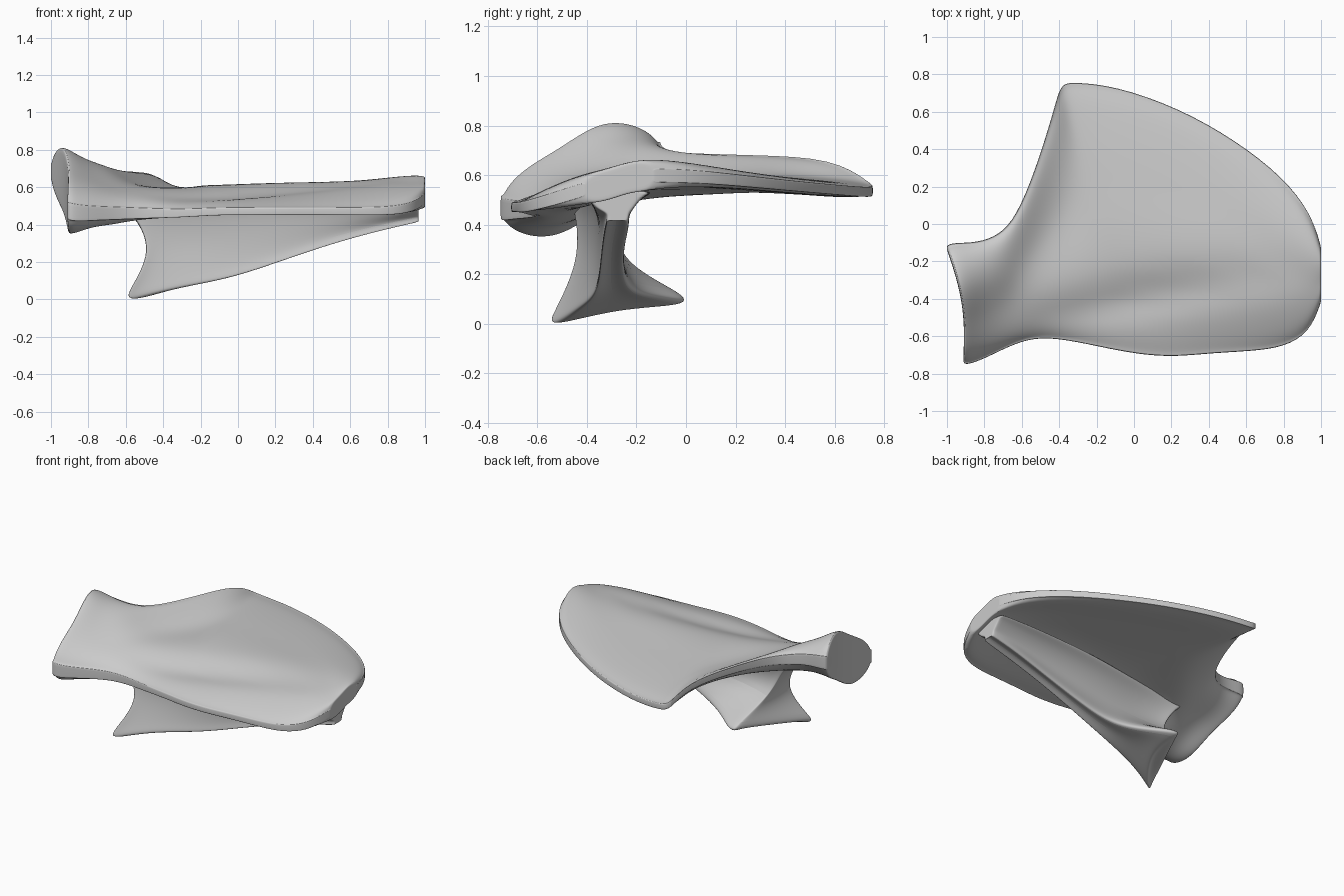
import bpy, bmesh, math
from mathutils import Vector

if "Cube" in bpy.data.objects:
    bpy.data.objects.remove(bpy.data.objects["Cube"])

bone = bpy.data.materials.new("bone grey")
bone.use_nodes = True
bone.diffuse_color = (0.6, 0.6, 0.6, 1)
bone.node_tree.nodes["Principled BSDF"].inputs["Base Color"].default_value = (0.6, 0.6, 0.6, 1)


def shrink(ring, factor):
    """Copy of a ring pulled towards its own centre."""
    centre = sum(ring, Vector()) / len(ring)
    return [centre + (p - centre) * factor for p in ring]


def loft(name, rings, levels):
    """Skin closed rings, cap both ends and smooth the result."""
    rings = [shrink(rings[0], 0.9)] + rings + [shrink(rings[-1], 0.9)]
    bm = bmesh.new()
    rows = [[bm.verts.new(p) for p in ring] for ring in rings]
    for a, b in zip(rows, rows[1:]):
        for i in range(len(a)):
            j = (i + 1) % len(a)
            bm.faces.new((a[i], a[j], b[j], b[i]))
    # Caps are bridged between the facing halves of each end ring
    for row in (rows[0], rows[-1]):
        n = len(row)
        for i in range((n - 1) // 2):
            quad = (row[i], row[i + 1], row[n - 2 - i], row[n - 1 - i])
            bm.faces.new(list(dict.fromkeys(quad)))
    bmesh.ops.recalc_face_normals(bm, faces=bm.faces)
    mesh = bpy.data.meshes.new(name)
    bm.to_mesh(mesh)
    bm.free()
    obj = bpy.data.objects.new(name, mesh)
    bpy.context.collection.objects.link(obj)
    mesh.materials.append(bone)
    sub = obj.modifiers.new("smooth", "SUBSURF")
    sub.levels = sub.render_levels = levels
    bpy.context.view_layer.objects.active = obj
    obj.select_set(True)
    bpy.ops.object.shade_smooth_by_angle(angle=math.radians(50))
    obj.select_set(False)


def curve_through(values, s):
    """Smooth curve through evenly spaced values."""
    t = s * (len(values) - 1)
    i = min(int(t), len(values) - 2)
    t -= i
    a, b = values[i], values[i + 1]
    before = values[i - 1] if i else 2 * a - b
    after = values[i + 2] if i + 2 < len(values) else 2 * b - a
    m, n = (b - before) / 2, (after - a) / 2
    return (a * (2 * t**3 - 3 * t**2 + 1) + m * (t**3 - 2 * t**2 + t)
            + b * (3 * t**2 - 2 * t**3) + n * (t**3 - t**2))


# Blade and neck: front point, back point, four heights between, half thickness
blade_stations = [
    (-.91, -.755, -1.005, -.11, .47, .525, .64, .69, .185),
    (-.85, -.74, -.95, -.10, .46, .52, .64, .69, .165),
    (-.76, -.70, -.84, -.10, .46, .52, .62, .68, .12),
    (-.64, -.64, -.72, -.06, .46, .51, .60, .66, .095),
    (-.50, -.60, -.63, .04, .46, .53, .57, .66, .065),
    (-.30, -.63, -.53, .28, .46, .55, .56, .66, .04),
    (-.12, -.67, -.43, .60, .47, .56, .56, .65, .035),
    (.00, -.69, -.395, .745, .47, .57, .565, .55, .035),
    (.07, -.70, -.34, .76, .47, .57, .565, .535, .035),
    (.22, -.71, -.10, .74, .47, .58, .57, .53, .033),
    (.42, -.69, .24, .62, .47, .59, .575, .54, .033),
    (.62, -.68, .54, .45, .47, .59, .59, .555, .035),
    (.80, -.66, .80, .25, .47, .58, .61, .575, .042),
    (.94, -.58, .95, .05, .49, .56, .61, .595, .055),
    (1.0, -.42, 1.0, -.12, .54, .56, .59, .60, .065),
]


def blade_ring(xf, yf, xb, yb, z0, z1, z2, z3, half):
    steps = 24
    power, floor = max(2, .32 / half), .012 / half
    bow = .23 * max(half - .1, 0)   # hollows the socket end
    top, under = [], []
    for i in range(steps + 1):
        s = (1 - math.cos(math.pi * i / steps)) / 2
        x = xf + (xb - xf) * s + bow * math.sin(math.pi * s) * 2
        y = yf + (yb - yf) * s
        z = curve_through((z0, z1, z2, z3), s)
        # Long shallow valley in front of the ridge
        depth = .04 * max(0, 1 - ((x - .2) / .7) ** 2)
        z -= depth * math.exp(-((y + .4 - .2 * x) / .1) ** 2)
        h = half * max(1 - abs(2 * s - 1) ** power, floor) ** 0.5
        top.append(Vector((x, y, z + h)))
        under.append(Vector((x, y, z - h)))
    return top + under[::-1]


loft("blade_and_neck", [blade_ring(*s) for s in blade_stations], 2)

# Spine under the blade: x of root, waist, front lip and back lip,
# y of waist, front lip and back lip, z of front lip and back lip,
# half width of waist, front and back flare of root
spine_stations = [
    (-.66, -.45, -.60, -.37, -.36, -.57, .01, -.02, .07, .07, .06, .06),
    (-.54, -.41, -.54, -.31, -.36, -.53, .00, -.01, .075, .05, .07, .08),
    (-.34, -.28, -.34, -.20, -.35, -.45, -.10, .045, .09, .03, .07, .11),
    (-.05, -.05, -.05, -.02, -.33, -.38, -.22, .095, .11, .025, .06, .15),
    (.20, .20, .20, .20, -.32, -.36, -.25, .18, .19, .03, .06, .18),
    (.50, .50, .50, .50, -.31, -.35, -.25, .285, .285, .04, .07, .18),
    (.78, .78, .78, .78, -.30, -.34, -.23, .36, .36, .06, .10, .15),
    (.965, .965, .965, .965, -.29, -.33, -.23, .40, .40, .08, .10, .10),
]


def spine_ring(xr, xw, xf, xb, yw, yf, yb, zf, zb, half, front, back):
    root, lip = .54, .045
    waist = root * .45 + (zf + zb) * .275
    shoulder = root * .75 + waist * .25
    xs = (xr + xw) / 2
    # The crest is notched between its two lips near the free end
    notch = (xw + (xw - xf) * .7, (yf + yb) / 2, (zf + zb) / 2 + .035)
    return [Vector(p) for p in (
        (xr, yw - half - front, root), (xs, yw - half - front * .35, shoulder),
        (xw, yw - half, waist), (xf, yf + .02, zf + lip), (xf, yf, zf),
        notch,
        (xb, yb, zb), (xb, yb, zb + lip),
        (xw, yw + half, waist), (xs, yw + half + back * .4, shoulder),
        (xr, yw + half + back, root))]


loft("spine_and_flange", [spine_ring(*s) for s in spine_stations], 3)
